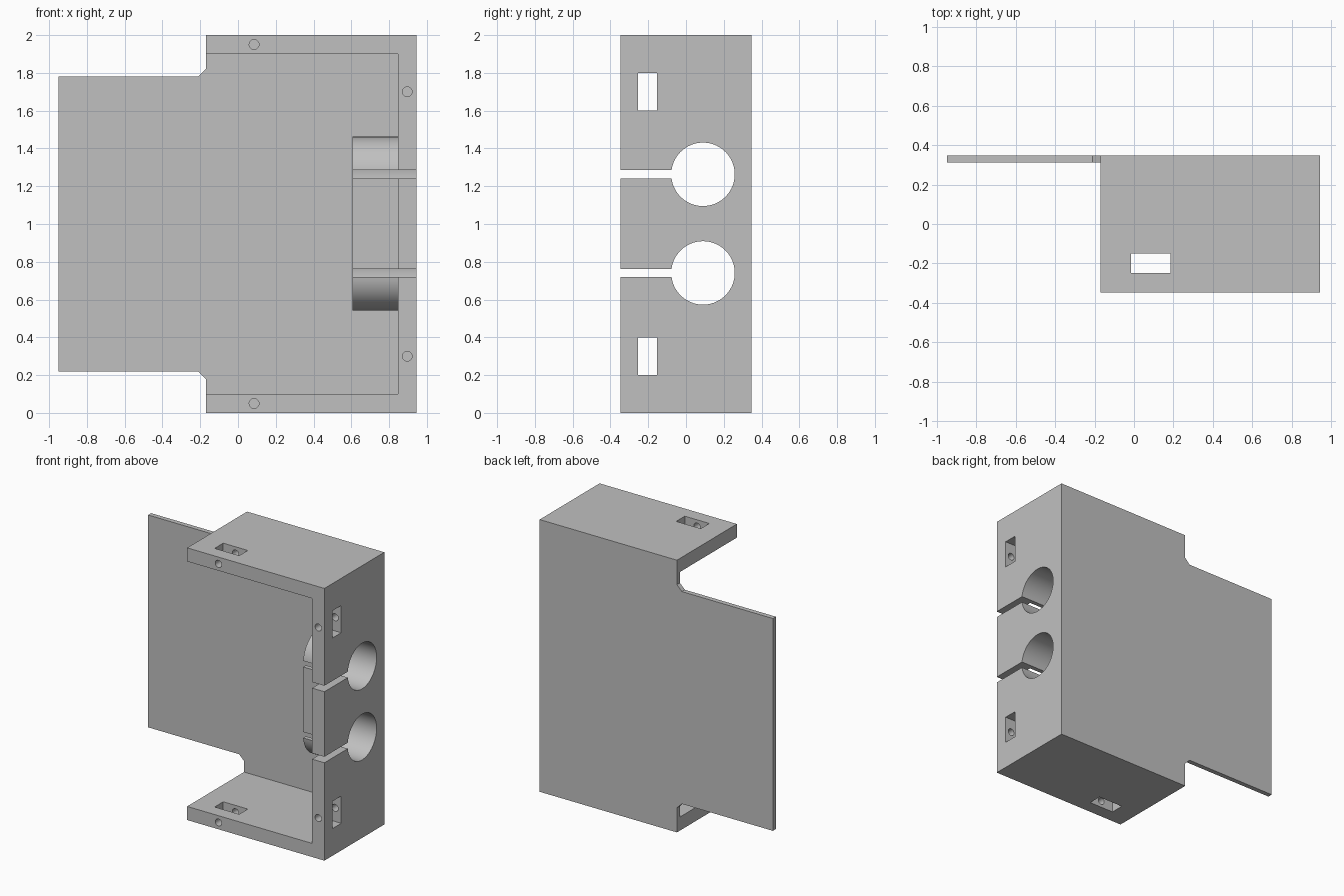
import bpy, bmesh, math

cube = bpy.data.objects.get("Cube")
if cube:
    bpy.data.objects.remove(cube, do_unlink=True)

grey = bpy.data.materials.new("plain grey")
grey.use_nodes = True
COLOUR = (0.53, 0.53, 0.53, 1)
grey.diffuse_color = COLOUR
grey.node_tree.nodes["Principled BSDF"].inputs["Base Color"].default_value = COLOUR

HALF, RIGHT, INNER = 0.348, 0.946, 0.846   # half depth, outer and inner side wall
EDGE, WALL = -0.17, 0.1                    # open end of the frame, wall thickness
BORE_Y, BORE_R, CLAMP_R, SLOT = 0.09, 0.168, 0.199, 0.022
BORES = (0.741, 1.263)                     # bore heights


def prism(name, points, axis, start, end):
    """Extrude a 2D outline along one axis."""
    bm = bmesh.new()

    def place(p, depth):
        co = list(p)
        co.insert("xyz".index(axis), depth)
        return bm.verts.new(co)

    low = [place(p, start) for p in points]
    high = [place(p, end) for p in points]
    bm.faces.new(low)
    bm.faces.new(high)
    for i in range(len(points)):
        j = (i + 1) % len(points)
        bm.faces.new((low[i], low[j], high[j], high[i]))
    bmesh.ops.recalc_face_normals(bm, faces=bm.faces)
    mesh = bpy.data.meshes.new(name)
    bm.to_mesh(mesh)
    bm.free()
    mesh.materials.append(grey)
    obj = bpy.data.objects.new(name, mesh)
    bpy.context.scene.collection.objects.link(obj)
    return obj


def arc(cx, cy, r, a0, a1, n):
    return [(cx + r * math.cos(a0 + (a1 - a0) * i / n),
             cy + r * math.sin(a0 + (a1 - a0) * i / n)) for i in range(n + 1)]


def rect(u0, u1, v0, v1):
    return [(u0, v0), (u1, v0), (u1, v1), (u0, v1)]


def combine(target, tool, operation):
    mod = target.modifiers.new(operation.lower(), "BOOLEAN")
    mod.operation, mod.solver, mod.object = operation, "EXACT", tool
    bpy.ops.object.select_all(action="DESELECT")
    bpy.context.view_layer.objects.active = target
    target.select_set(True)
    bpy.ops.object.modifier_apply(modifier=mod.name)
    bpy.data.objects.remove(tool, do_unlink=True)


# three-sided frame
body = prism("bracket_body", [
    (EDGE, 0), (RIGHT, 0), (RIGHT, 2), (EDGE, 2), (EDGE, 2 - WALL),
    (INNER, 2 - WALL), (INNER, WALL), (EDGE, WALL)], "y", -HALF, HALF)

# back plate with a chamfered step to the narrower tongue
lower = [(RIGHT, 0), (EDGE, 0), (EDGE, 0.18), (-0.21, 0.22), (-0.95, 0.22)]
upper = [(x, 2 - z) for x, z in reversed(lower)]
combine(body, prism("back_plate", lower + upper, "y", 0.313, HALF), "UNION")

# rounded clamp block inside the side wall
stadium = (arc(BORE_Y, BORES[1], CLAMP_R, 0, math.pi, 32)
           + arc(BORE_Y, BORES[0], CLAMP_R, math.pi, 2 * math.pi, 32))
combine(body, prism("clamp_block", stadium, "x", 0.605, 0.9), "UNION")

# bores with slots open to the front
half_angle = math.asin(SLOT / BORE_R)
for z in BORES:
    keyhole = arc(BORE_Y, z, BORE_R, half_angle - math.pi, math.pi - half_angle, 64)
    keyhole += [(-0.5, z + SLOT), (-0.5, z - SLOT)]
    combine(body, prism("bore_cutter", keyhole, "x", 0.5, 1.1), "DIFFERENCE")

# nut pockets through the side wall, and through the top and bottom walls
for z in (0.3, 1.7):
    combine(body, prism("pocket_cutter", rect(-0.253, -0.153, z - 0.1, z + 0.1),
                        "x", 0.7, 1.1), "DIFFERENCE")
for z in (0.05, 1.95):
    combine(body, prism("pocket_cutter", rect(-0.015, 0.185, -0.25, -0.15),
                        "z", z - 0.1, z + 0.1), "DIFFERENCE")

# blind screw holes crossing the pockets
for x, z in ((0.085, 0.05), (0.085, 1.95), (0.896, 0.3), (0.896, 1.7)):
    circle = arc(x, z, 0.026, 0, 2 * math.pi, 24)[:-1]
    combine(body, prism("screw_cutter", circle, "y", -0.5, 0.0), "DIFFERENCE")

bpy.ops.object.select_all(action="DESELECT")
body.select_set(True)
bpy.context.view_layer.objects.active = body
bpy.ops.object.shade_smooth_by_angle(angle=math.radians(30))
